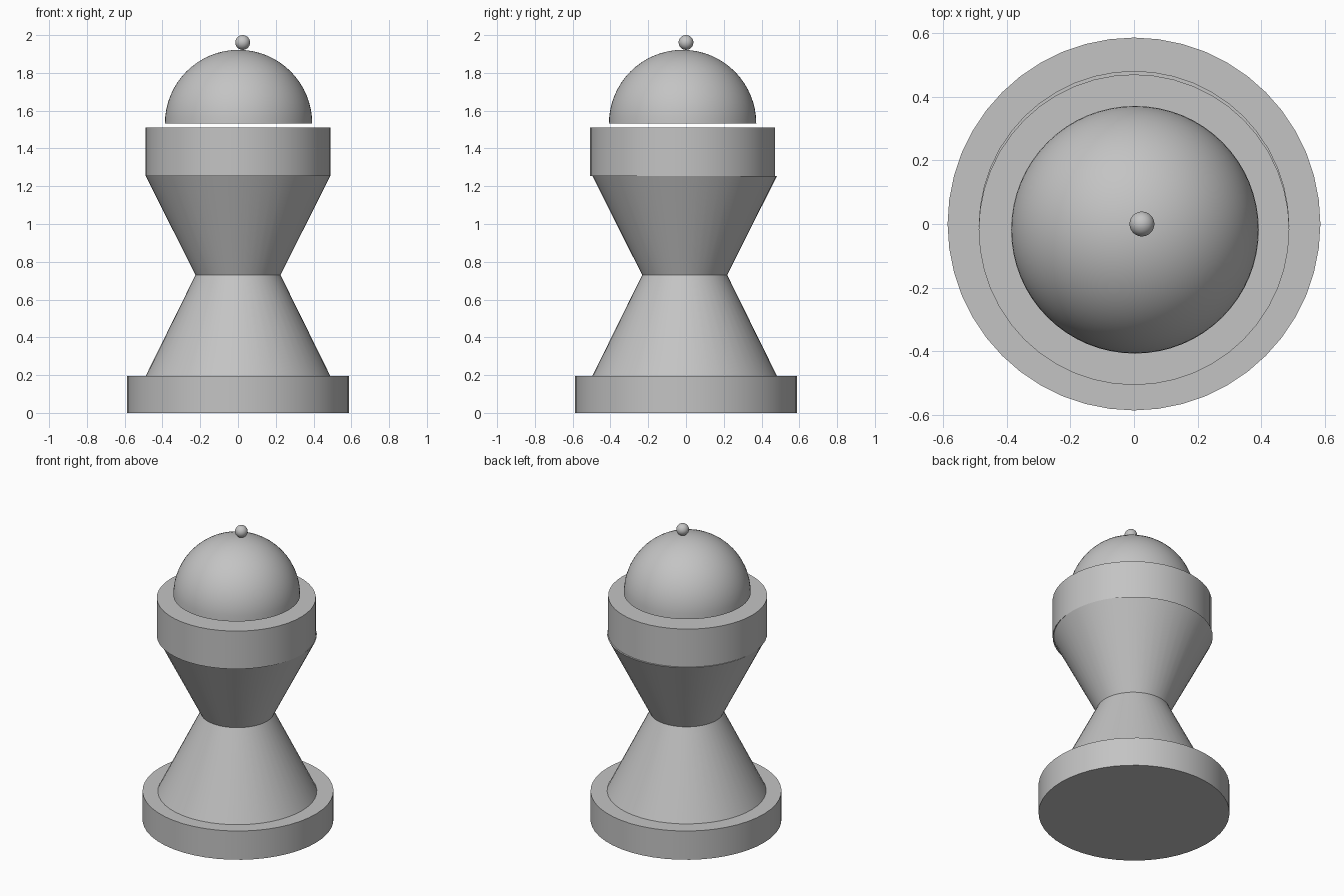
import bpy
import bmesh
from math import radians
from mathutils import Matrix, Vector

cube = bpy.data.objects.get("Cube")
if cube:
    bpy.data.objects.remove(cube, do_unlink=True)

# Single flat grey
grey = bpy.data.materials.new("light grey")
grey.use_nodes = True
colour = (0.55, 0.55, 0.55, 1)
grey.diffuse_color = colour
grey.node_tree.nodes["Principled BSDF"].inputs["Base Color"].default_value = colour


def finish(name, bm):
    """Turn a bmesh into a smooth object with crisp rims."""
    bmesh.ops.recalc_face_normals(bm, faces=bm.faces)
    mesh = bpy.data.meshes.new(name)
    bm.to_mesh(mesh)
    bm.free()
    obj = bpy.data.objects.new(name, mesh)
    bpy.context.collection.objects.link(obj)
    mesh.materials.append(grey)
    bpy.ops.object.select_all(action="DESELECT")
    obj.select_set(True)
    bpy.context.view_layer.objects.active = obj
    bpy.ops.object.shade_smooth_by_angle(angle=radians(30))
    return obj


def drum(name, r_bottom, r_top, z_bottom, z_top, y=0.0):
    """Closed cylinder or truncated cone standing between two heights."""
    bm = bmesh.new()
    place = Matrix.Translation((0, y, (z_bottom + z_top) / 2))
    bmesh.ops.create_cone(bm, cap_ends=True, segments=48, radius1=r_bottom,
                          radius2=r_top, depth=z_top - z_bottom, matrix=place)
    return finish(name, bm)


def ball(name, radius, centre, half=False):
    """Sphere, or its closed upper half."""
    bm = bmesh.new()
    bmesh.ops.create_uvsphere(bm, u_segments=64, v_segments=32, radius=radius)
    if half:
        geom = bm.verts[:] + bm.edges[:] + bm.faces[:]
        bmesh.ops.bisect_plane(bm, geom=geom, dist=0.0001, plane_co=(0, 0, 0),
                               plane_no=(0, 0, 1), clear_inner=True)
        rim = [e for e in bm.edges if e.is_boundary]
        bmesh.ops.holes_fill(bm, edges=rim, sides=0)
    bmesh.ops.translate(bm, verts=bm.verts, vec=Vector(centre))
    return finish(name, bm)


# Foot and hourglass body
drum("base", 0.587, 0.587, 0, 0.195)
drum("lower_cone", 0.489, 0.225, 0.195, 0.73, y=-0.007)
drum("upper_cone", 0.225, 0.489, 0.73, 1.255, y=-0.007)

# Collar, slightly off the axis
drum("collar", 0.489, 0.489, 1.255, 1.512, y=-0.018)

# Floating dome and its knob
ball("dome", 0.39, (0.003, -0.018, 1.532), half=True)
ball("knob", 0.039, (0.025, 0, 1.961))
